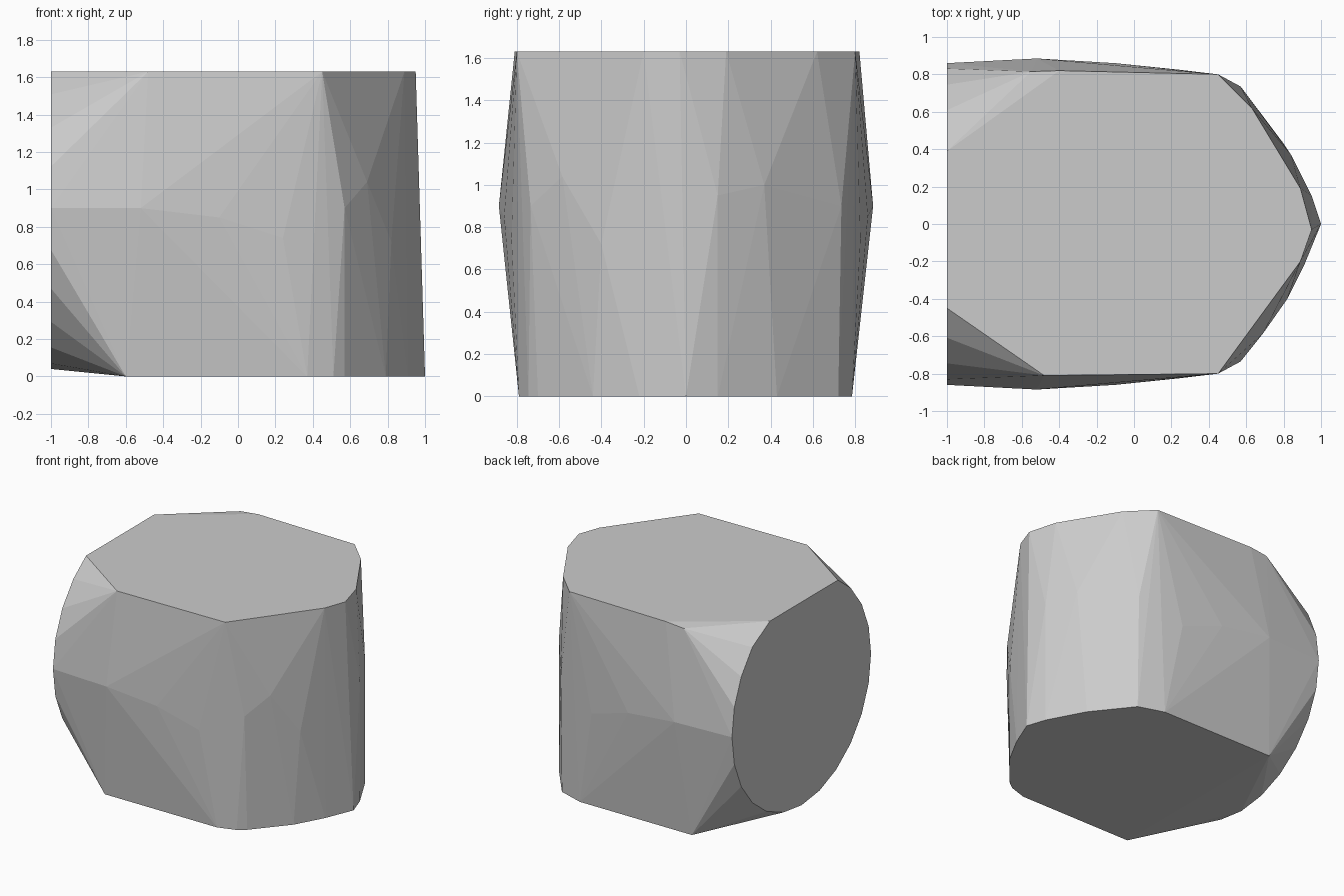
import bpy, bmesh, math

cube = bpy.data.objects.get("Cube")
if cube:
    bpy.data.objects.remove(cube, do_unlink=True)

HEIGHT = 1.63

# Flat top and bottom outlines
top_outline = [(-1, 0.39), (-0.4, 0.82), (0.45, 0.8), (0.63, 0.62), (0.89, 0.19),
               (0.95, -0.03), (0.89, -0.2), (0.45, -0.8), (-0.48, -0.81), (-1, -0.45)]
bottom_outline = [(-0.6, 0.785), (0.37, 0.785), (0.57, 0.72), (0.8, 0.43), (0.95, 0.15),
                  (1, 0), (0.91, -0.22), (0.79, -0.44), (0.57, -0.7), (0.51, -0.745),
                  (0.37, -0.79), (-0.6, -0.79)]
points = [(x, y, HEIGHT) for x, y in top_outline]
points += [(x, y, 0) for x, y in bottom_outline]
points.append((-0.55, 0.815, 1.615))

# Round end disc, cut off by the flat top
SIDES, RADIUS, CENTRE = 24, 0.86, 0.9
for i in range(SIDES):
    a = math.tau * i / SIDES
    z = CENTRE + RADIUS * math.sin(a)
    if z < HEIGHT - 0.02:
        points.append((-1, RADIUS * math.cos(a), z))

# Slight bulge at mid height on both long sides
bulge = [(-0.52, 0.885, 0.9), (-0.1, 0.86, 0.85), (0.24, 0.825, 0.74), (0.57, 0.735, 0.9)]
for x, y, z in bulge:
    points += [(x, y, z), (x, -y, z)]

# Gentle facets around the rounded nose
points += [(0.84, 0.37, 1.0), (0.95, 0.15, 0.95), (0.69, -0.585, 1.04), (0.82, -0.4, 0.72)]

# Skin the outlines into one faceted block
bm = bmesh.new()
for p in points:
    bm.verts.new(p)
hull = bmesh.ops.convex_hull(bm, input=bm.verts[:])
loose = {g for g in hull["geom_interior"] + hull["geom_unused"]
         if isinstance(g, bmesh.types.BMVert)}
bmesh.ops.delete(bm, geom=list(loose), context='VERTS')
bmesh.ops.dissolve_limit(bm, angle_limit=math.radians(0.3), verts=bm.verts[:], edges=bm.edges[:])
bmesh.ops.recalc_face_normals(bm, faces=bm.faces[:])

mesh = bpy.data.meshes.new("faceted_block")
bm.to_mesh(mesh)
bm.free()

# Plain grey colour
grey = bpy.data.materials.new("plain_grey")
grey.use_nodes = True
colour = (0.6, 0.6, 0.6, 1)
grey.diffuse_color = colour
grey.node_tree.nodes["Principled BSDF"].inputs["Base Color"].default_value = colour
mesh.materials.append(grey)

block = bpy.data.objects.new("faceted_block", mesh)
bpy.context.scene.collection.objects.link(block)
